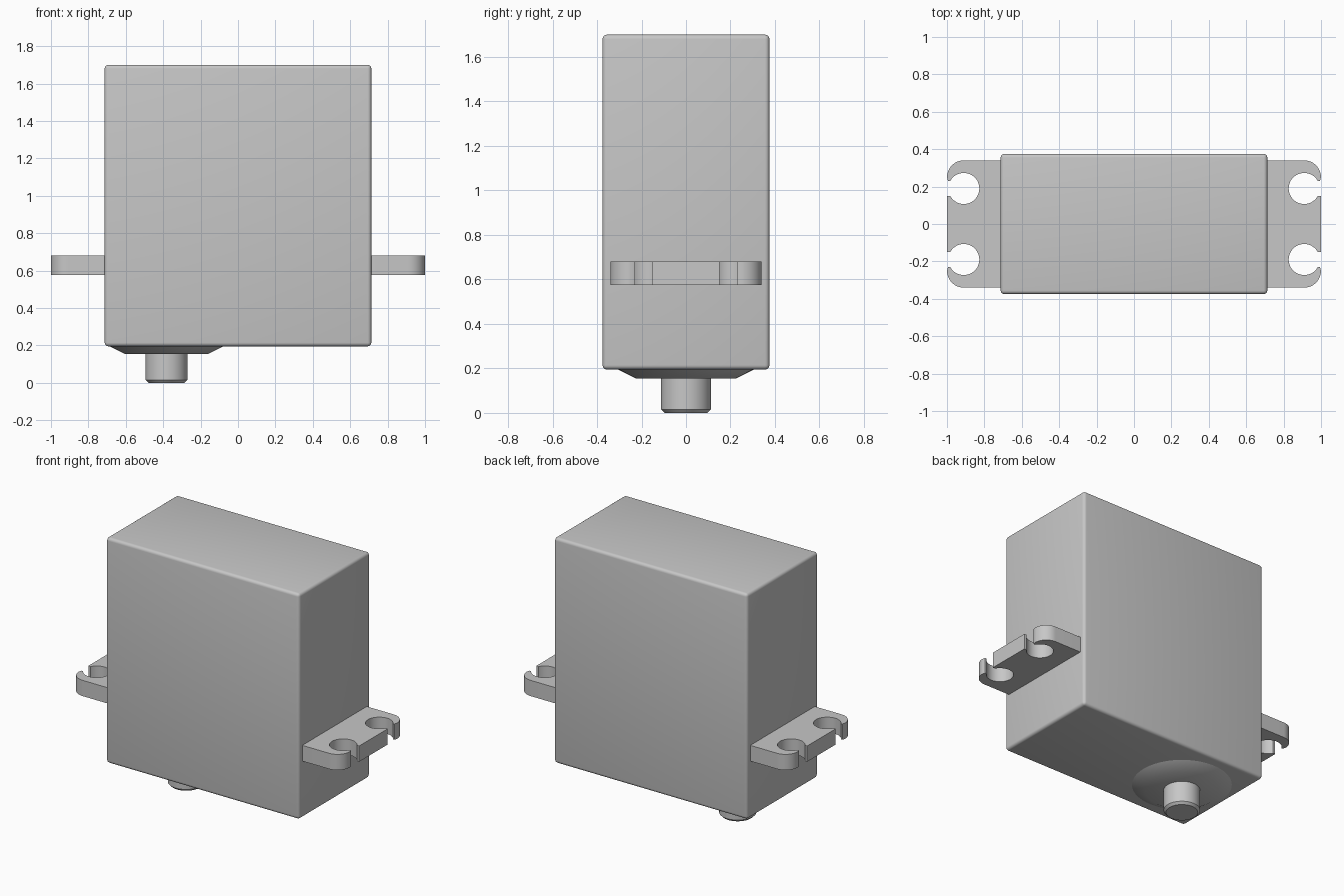
import bpy, bmesh
from math import sin, cos, asin, pi, radians

cube = bpy.data.objects.get("Cube")
if cube:
    bpy.data.objects.remove(cube, do_unlink=True)

grey = bpy.data.materials.new("light grey plastic")
grey.use_nodes = True
grey.diffuse_color = (0.57, 0.57, 0.57, 1)
grey.node_tree.nodes["Principled BSDF"].inputs["Base Color"].default_value = grey.diffuse_color


def finish(name, bm, angle=35):
    bmesh.ops.recalc_face_normals(bm, faces=bm.faces)
    mesh = bpy.data.meshes.new(name)
    bm.to_mesh(mesh)
    bm.free()
    mesh.materials.append(grey)
    obj = bpy.data.objects.new(name, mesh)
    bpy.context.collection.objects.link(obj)
    bpy.ops.object.select_all(action='DESELECT')
    obj.select_set(True)
    bpy.context.view_layer.objects.active = obj
    bpy.ops.object.shade_smooth_by_angle(angle=radians(angle))
    return obj


def arc(cx, cy, r, start, end, steps):
    angles = [start + (end - start) * i / steps for i in range(steps + 1)]
    return [(cx + r * cos(a), cy + r * sin(a)) for a in angles]


def lathe(name, profile, x, sides=64):
    """Closed solid of revolution from (radius, z) rings."""
    bm = bmesh.new()
    rings = [[bm.verts.new((px, py, z)) for px, py in arc(x, 0, r, 0, 2 * pi, sides)[:-1]]
             for r, z in profile]
    for a, b in zip(rings, rings[1:]):
        for i in range(sides):
            j = (i + 1) % sides
            bm.faces.new((a[i], a[j], b[j], b[i]))
    bm.faces.new(rings[0])
    bm.faces.new(rings[-1])
    return finish(name, bm)


def mounting_tab(name, side):
    """Flat tab with two round screw holes, each open to the outer edge."""
    hole_x, hole_y, hole_r, slot = 0.91, 0.19, 0.083, 0.04
    gap = asin(slot / hole_r)
    half = [(1.0, hole_y - slot)]
    half += arc(hole_x, hole_y, hole_r, -gap, gap - 2 * pi, 40)
    half += [(0.994, hole_y + slot)]
    half += arc(0.91, 0.25, 0.09, 0, pi / 2, 12)
    half += [(0.69, 0.34)]
    outline = half + [(x, -y) for x, y in reversed(half)]
    bm = bmesh.new()
    face = bm.faces.new([bm.verts.new((side * x, y, 0.575)) for x, y in outline])
    top = bmesh.ops.extrude_face_region(bm, geom=[face])["geom"]
    bmesh.ops.translate(bm, vec=(0, 0, 0.105),
                        verts=[v for v in top if isinstance(v, bmesh.types.BMVert)])
    return finish(name, bm)


# Case with softly rounded edges
bm = bmesh.new()
bmesh.ops.create_cube(bm, size=1)
bmesh.ops.scale(bm, vec=(1.426, 0.75, 1.505), verts=bm.verts)
bmesh.ops.translate(bm, vec=(0, 0, 0.9475), verts=bm.verts)
bmesh.ops.bevel(bm, geom=bm.edges[:], offset=0.02, segments=4, profile=0.5, affect='EDGES')
finish("case", bm)

# Mounting tabs on both ends
mounting_tab("left_mounting_tab", 1)
mounting_tab("right_mounting_tab", -1)

# Tapered collar and output shaft beneath the case
SHAFT_X = -0.382
lathe("shaft_collar", [(0.305, 0.21), (0.305, 0.195), (0.225, 0.155)], SHAFT_X)
lathe("output_shaft", [(0.112, 0.17), (0.112, 0.015), (0.097, 0)], SHAFT_X)
